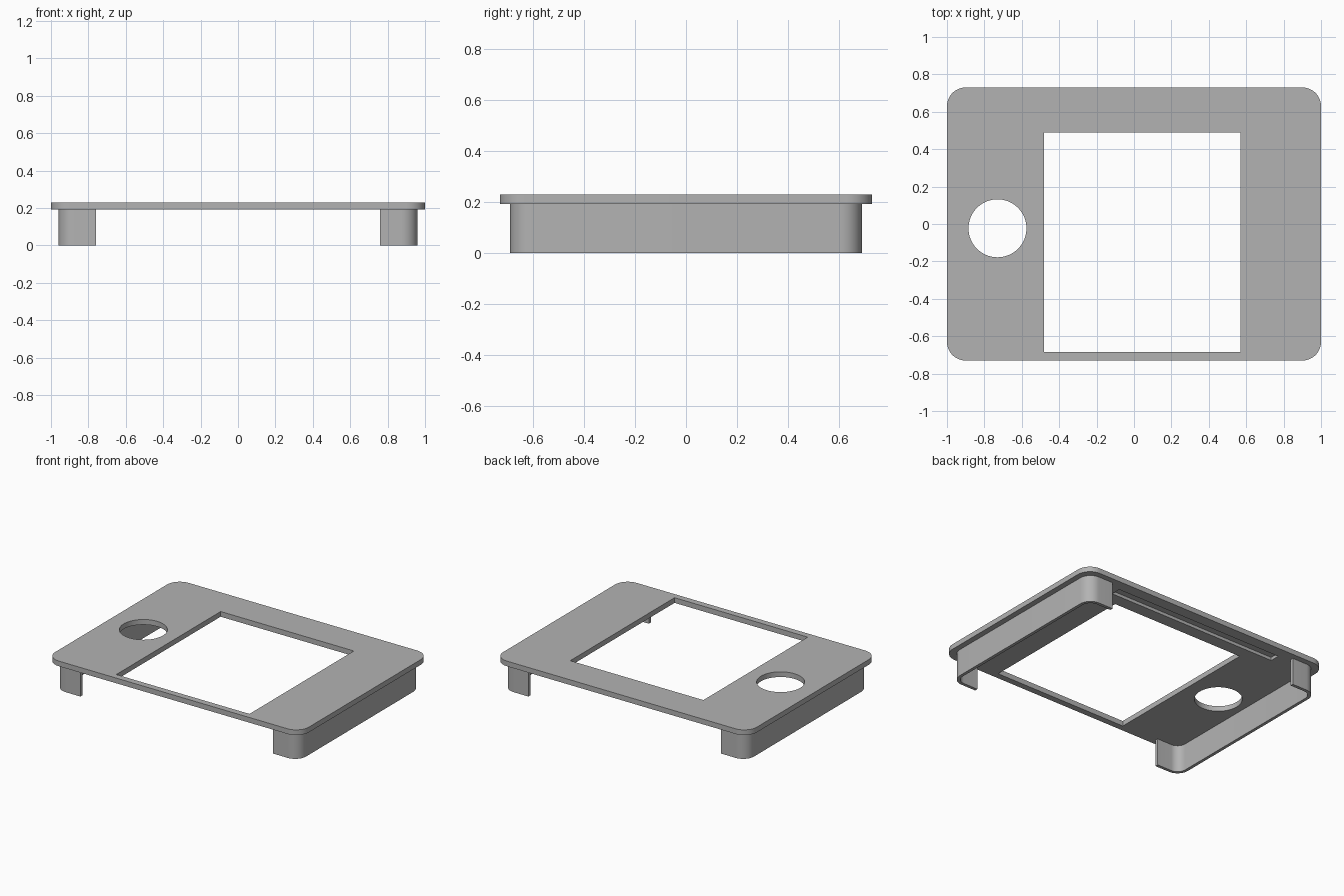
import bpy, bmesh
from math import cos, sin, pi

cube = bpy.data.objects.get("Cube")
if cube:
    bpy.data.objects.remove(cube, do_unlink=True)

grey = bpy.data.materials.new("matte grey")
grey.use_nodes = True
grey.diffuse_color = (0.45, 0.45, 0.45, 1)
grey.node_tree.nodes["Principled BSDF"].inputs["Base Color"].default_value = (0.45, 0.45, 0.45, 1)

PLATE_BOTTOM, PLATE_TOP = 0.193, 0.23


def arc(cx, cy, r, start, end, steps):
    return [(cx + r * cos(start + (end - start) * i / steps),
             cy + r * sin(start + (end - start) * i / steps)) for i in range(steps + 1)]


def prism(name, outline, z0, z1):
    """Extrude a flat outline between two heights."""
    bm = bmesh.new()
    face = bm.faces.new([bm.verts.new((x, y, z0)) for x, y in outline])
    top = bmesh.ops.extrude_face_region(bm, geom=[face])["geom"]
    bmesh.ops.translate(bm, vec=(0, 0, z1 - z0),
                        verts=[v for v in top if isinstance(v, bmesh.types.BMVert)])
    bmesh.ops.recalc_face_normals(bm, faces=bm.faces)
    mesh = bpy.data.meshes.new(name)
    bm.to_mesh(mesh)
    bm.free()
    mesh.materials.append(grey)
    obj = bpy.data.objects.new(name, mesh)
    bpy.context.collection.objects.link(obj)
    return obj


def select(obj):
    bpy.ops.object.select_all(action="DESELECT")
    obj.select_set(True)
    bpy.context.view_layer.objects.active = obj


def cut(obj, cutter):
    select(obj)
    mod = obj.modifiers.new("cut", "BOOLEAN")
    mod.operation, mod.solver, mod.object = "DIFFERENCE", "EXACT", cutter
    bpy.ops.object.modifier_apply(modifier=mod.name)
    bpy.data.objects.remove(cutter, do_unlink=True)


def smooth(obj):
    select(obj)
    bpy.ops.object.shade_smooth_by_angle(angle=pi / 6)


def box(x0, x1, y0, y1):
    return [(x0, y0), (x1, y0), (x1, y1), (x0, y1)]


# Cover plate with rounded corners
HX, HY, R = 1.0, 0.73, 0.1
corners = [(1, 1), (-1, 1), (-1, -1), (1, -1)]
outline = []
for i, (sx, sy) in enumerate(corners):
    outline += arc(sx * (HX - R), sy * (HY - R), R, i * pi / 2, (i + 1) * pi / 2, 12)
plate = prism("cover_plate", outline, PLATE_BOTTOM, PLATE_TOP)

# Screen window, round button hole, and shallow groove under the back edge
cut(plate, prism("window_cutter", box(-0.48, 0.57, -0.685, 0.49), 0.1, 0.3))
cut(plate, prism("hole_cutter", arc(-0.73, -0.023, 0.155, 0, 2 * pi, 64)[:-1], 0.1, 0.3))
cut(plate, prism("groove_cutter", box(-0.67, 0.67, 0.58, 0.65), 0.1, PLATE_BOTTOM + 0.022))
smooth(plate)

# U-shaped skirt walls that wrap the corners on both sides
SX, SY, END, SR, WALL = 0.96, 0.69, 0.76, 0.085, 0.022


def skirt_line(inset):
    r = SR - inset
    return ([(END, -SY + inset)]
            + arc(SX - SR, -SY + SR, r, -pi / 2, 0, 10)
            + arc(SX - SR, SY - SR, r, 0, pi / 2, 10)
            + [(END, SY - inset)])


profile = skirt_line(0) + skirt_line(WALL)[::-1]
for name, side in (("left_skirt", 1), ("right_skirt", -1)):
    smooth(prism(name, [(side * x, y) for x, y in profile], 0, PLATE_BOTTOM + 0.004))
